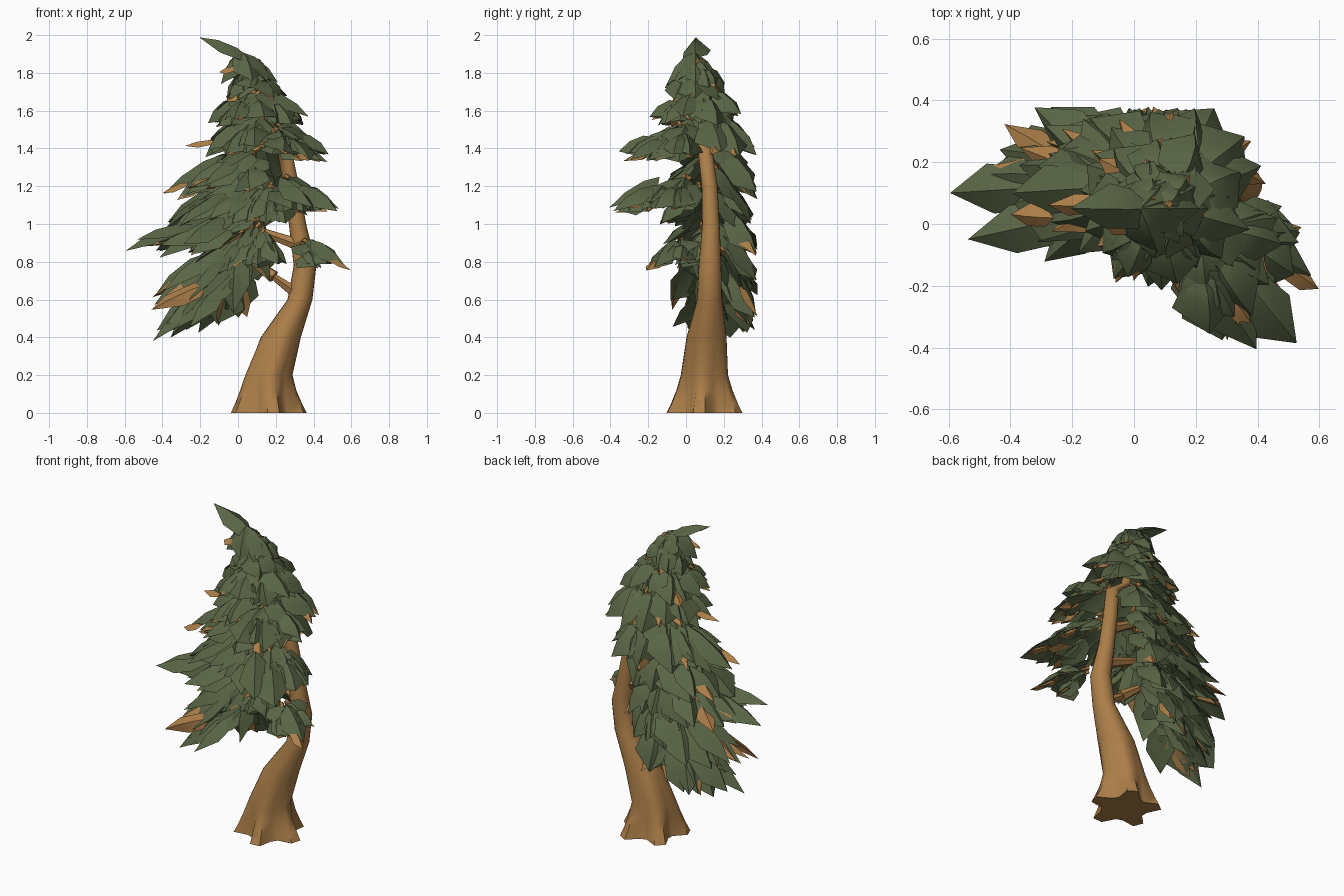
import bpy, bmesh, math, random
from mathutils import Vector

cube = bpy.data.objects.get("Cube")
if cube:
    bpy.data.objects.remove(cube, do_unlink=True)

random.seed(5)
rand = random.uniform
UP = Vector((0, 0, 1))


def make_material(name, colour):
    mat = bpy.data.materials.new(name)
    mat.use_nodes = True
    mat.diffuse_color = colour
    bsdf = mat.node_tree.nodes["Principled BSDF"]
    bsdf.inputs["Base Color"].default_value = colour
    bsdf.inputs["Roughness"].default_value = 0.9
    return mat


def finish(bm, name, mat, angle):
    bmesh.ops.recalc_face_normals(bm, faces=bm.faces)
    mesh = bpy.data.meshes.new(name)
    bm.to_mesh(mesh)
    bm.free()
    mesh.materials.append(mat)
    obj = bpy.data.objects.new(name, mesh)
    bpy.context.collection.objects.link(obj)
    bpy.ops.object.select_all(action="DESELECT")
    obj.select_set(True)
    bpy.context.view_layer.objects.active = obj
    bpy.ops.object.shade_smooth_by_angle(angle=math.radians(angle))


def skin(bm, rings):
    """Bridge matching vertex rings and cap both ends."""
    for low, high in zip(rings, rings[1:]):
        n = len(low)
        for i in range(n):
            j = (i + 1) % n
            bm.faces.new((low[i], low[j], high[j], high[i]))
    bm.faces.new(rings[0][::-1])
    bm.faces.new(rings[-1])


def limb(bm, start, end, r0, r1, sides=6):
    """Tapered straight branch."""
    start, end = Vector(start), Vector(end)
    turn = (end - start).to_track_quat("Z", "Y")
    rings = []
    for centre, r in ((start, r0), (end, r1)):
        ring = []
        for i in range(sides):
            a = math.tau * i / sides
            offset = turn @ Vector((r * math.cos(a), r * math.sin(a), 0))
            ring.append(bm.verts.new(centre + offset))
        rings.append(ring)
    skin(bm, rings)


def frond(bm, base, tip, width, roll=0.0):
    """Broad pointed plate with a raised ridge and drooping sides."""
    base, tip = Vector(base), Vector(tip)
    axis = tip - base
    side = axis.cross(UP).normalized()
    normal = side.cross(axis).normalized()
    side, normal = (side * math.cos(roll) + normal * math.sin(roll),
                    normal * math.cos(roll) - side * math.sin(roll))

    def point(t, s, h):
        return bm.verts.new(base + axis * t + (side * s + normal * h) * width)

    root, end = point(0, 0, 0), point(1, 0, -0.08)
    ridge_a, ridge_b = point(0.28, 0, 0.13), point(0.66, 0, 0.1)
    keel = point(0.5, 0, -0.02)
    for s in (-1, 1):
        a = point(rand(0.12, 0.26), s * rand(0.34, 0.46), -0.14)
        b = point(rand(0.45, 0.72), s * rand(0.42, 0.54), -0.2)
        for face in ((root, a, ridge_a), (a, b, ridge_b, ridge_a), (b, end, ridge_b),
                     (root, keel, a), (a, keel, b), (b, keel, end)):
            bm.faces.new(face)


bark = make_material("bark brown", (0.41, 0.21, 0.066, 1))
needle = make_material("needle green", (0.1, 0.13, 0.06, 1))

# Leaning trunk with flared roots: z, x, y, radius, root lobe strength
TRUNK = [(0, .155, .1, .17, .3), (.05, .155, .1, .153, .26), (.12, .155, .1, .136, .17),
         (.2, .16, .1, .122, .07), (.4, .225, .11, .106, .02), (.6, .328, .125, .066, 0),
         (.78, .355, .127, .06, 0), (1, .315, .132, .046, 0), (1.2, .282, .125, .042, 0),
         (1.4, .245, .1, .038, 0), (1.5, .12, .07, .028, 0), (1.88, .04, .05, .012, 0)]
SIDES = 20
bm = bmesh.new()
rings = []
for z, x, y, r, lobe in TRUNK:
    ring = []
    for i in range(SIDES):
        a = math.tau * i / SIDES
        rr = r * (1 + lobe * math.cos(5 * a + 0.7))
        ring.append(bm.verts.new((x + rr * math.cos(a), y + rr * math.sin(a), z)))
    rings.append(ring)
skin(bm, rings)
finish(bm, "trunk", bark, 60)

# Foliage tiers: tip z, hub x, hub y, reach x, reach y, from angle, to angle, boughs, rise
TIERS = [
    (.44, .02, .16, .45, .21, 92, 215, 7, .36),
    (.62, .06, .15, .5, .24, 88, 215, 7, .34),
    (.87, .08, .14, .6, .25, 86, 235, 8, .26),
    (1.02, .09, .14, .5, .25, 80, 245, 7, .24),
    (1.18, .1, .12, .46, .27, 75, 260, 9, .25),
    (.78, .12, .1, .27, .15, 210, 290, 5, .25),
    (1.05, .15, .05, .25, .21, 220, 300, 4, .2),
    (.8, .33, -.01, .24, .22, -75, 0, 4, .12),
    (1.1, .24, -.01, .3, .38, -78, 0, 7, .16),
    (1.36, .2, -.01, .27, .35, -85, 5, 6, .17),
    (1.4, .12, .08, .35, .3, 20, 260, 10, .22),
    (1.56, .1, .05, .27, .27, -10, 320, 10, .17),
    (1.7, .08, .05, .16, .17, 0, 315, 7, .14),
]


def clamp(p):
    return Vector((max(-.56, min(.56, p.x)), max(-.38, min(.385, p.y)), p.z))


def along(hub, tip, t):
    """Point on a bough that arches upward in the middle."""
    return hub.lerp(tip, t) + UP * (0.1 * t * (1 - t) * (tip - hub).length)


green, brown, wood = bmesh.new(), bmesh.new(), bmesh.new()
for z, hx, hy, rx, ry, a0, a1, count, rise in TIERS:
    for k in range(count):
        a = math.radians(a0 + (a1 - a0) * k / (count - 1) + rand(-6, 6))
        # Boughs on the back hang more steeply than those on the front
        hub = Vector((hx + rand(-.03, .03), hy + rand(-.03, .03),
                      z + rise * (1 + 0.25 * math.sin(a))))
        reach = rand(0.86, 1.08)
        tip = clamp(Vector((hx + rx * reach * math.cos(a), hy + ry * reach * math.sin(a),
                            z + rand(-0.04, 0.04))))
        # The lowest skirt climbs toward the trunk
        if z < 0.7:
            tip.z += 0.35 * max(0, tip.x + 0.2)
        length = (tip - hub).length
        width = min(0.25, 0.12 + 0.24 * length)
        limb(wood, hub, along(hub, tip, 0.6), 0.014, 0.005, 5)
        # Overlapping plates from the outer tip back to the hub
        frond(green, along(hub, tip, 0.4), tip, width, rand(-0.45, 0.45))
        frond(green, along(hub, tip, 0.05), along(hub, tip, 0.66), width, rand(-0.4, 0.4))
        # One side spray, alternating left and right
        swing = (tip - hub).cross(UP).normalized() * (0.26 * length)
        spray = along(hub, tip, 0.86) + swing * (1 if k % 2 else -1) - UP * 0.03
        frond(green, along(hub, tip, 0.3), clamp(spray), width * 0.75, rand(-0.5, 0.5))
        # Bare twig plate poking out beside the needles
        if random.random() < 0.45:
            start = along(hub, tip, 0.5) - UP * 0.03
            end = clamp(along(hub, tip, 1.0) + swing * rand(-0.6, 0.6)) - UP * 0.015
            frond(brown, start, end, width * 0.4, rand(-0.6, 0.6))

# Long outer fronds that set the reach of the crown
for base, tip in (((-.28, .12, 1.0), (-.6, .1, .87)), ((.38, -.06, .92), (.58, -.17, .78)),
                  ((.36, -.18, 1.2), (.53, -.39, 1.08)), ((-.2, .1, .62), (-.46, .06, .39)),
                  ((-.1, .25, .7), (-.22, .33, .43)), ((.22, -.14, 1.25), (.4, -.41, 1.1)),
                  ((.16, .04, 1.7), (.38, -.02, 1.58)), ((.25, .0, 1.45), (.48, -.04, 1.34)),
                  ((-.08, .12, 1.37), (-.4, .1, 1.17)), ((-.22, .02, 1.0), (-.54, -.05, .93)),
                  ((0, .1, .86), (-.03, .04, .53)), ((.1, .09, 1.0), (.18, .06, .7))):
    frond(green, base, tip, 0.17)

# Cap of short wide fronds under a crooked crown tip
for tip in ((.22, .05, 1.76), (.08, -.1, 1.77), (-.1, .01, 1.75), (-.02, .13, 1.76),
            (.13, .17, 1.73)):
    frond(green, (.02, .05, 1.91), tip, 0.17)
frond(green, (.06, .05, 1.88), (-.2, .05, 2.0), 0.16, 0.12)

# Bare twig tips at the ends of the crown
for base, tip in (((.46, -.12, .83), (.6, -.21, .76)), ((.3, .19, 1.46), (.43, .13, 1.37)),
                  ((-.1, .06, 1.44), (-.28, .06, 1.42)), ((.4, -.24, 1.13), (.52, -.34, 1.09)),
                  ((-.26, .02, 1.22), (-.4, .03, 1.17)), ((0, -.01, 1.83), (-.1, 0, 1.81)),
                  ((.3, -.22, 1.38), (.38, -.32, 1.34)), ((.1, .25, 1.5), (.12, .37, 1.41))):
    frond(brown, base, tip, 0.08, 0.2)
# Broad bare plate low on the front
frond(brown, (-.17, -.05, .68), (-.46, -.08, .55), 0.11, 1.0)

finish(green, "needle_fronds", needle, 40)
finish(brown, "bare_twigs", bark, 40)

# Branches joining the trunk to the hanging foliage
for start, end in (((.33, .12, .62), (.19, .11, .72)), ((.19, .11, .72), (.08, .14, .8)),
                   ((.32, .12, .89), (.1, .14, .97)), ((.29, .12, 1.12), (.1, .14, 1.22))):
    limb(wood, start, end, 0.036, 0.02)
finish(wood, "branches", bark, 40)
